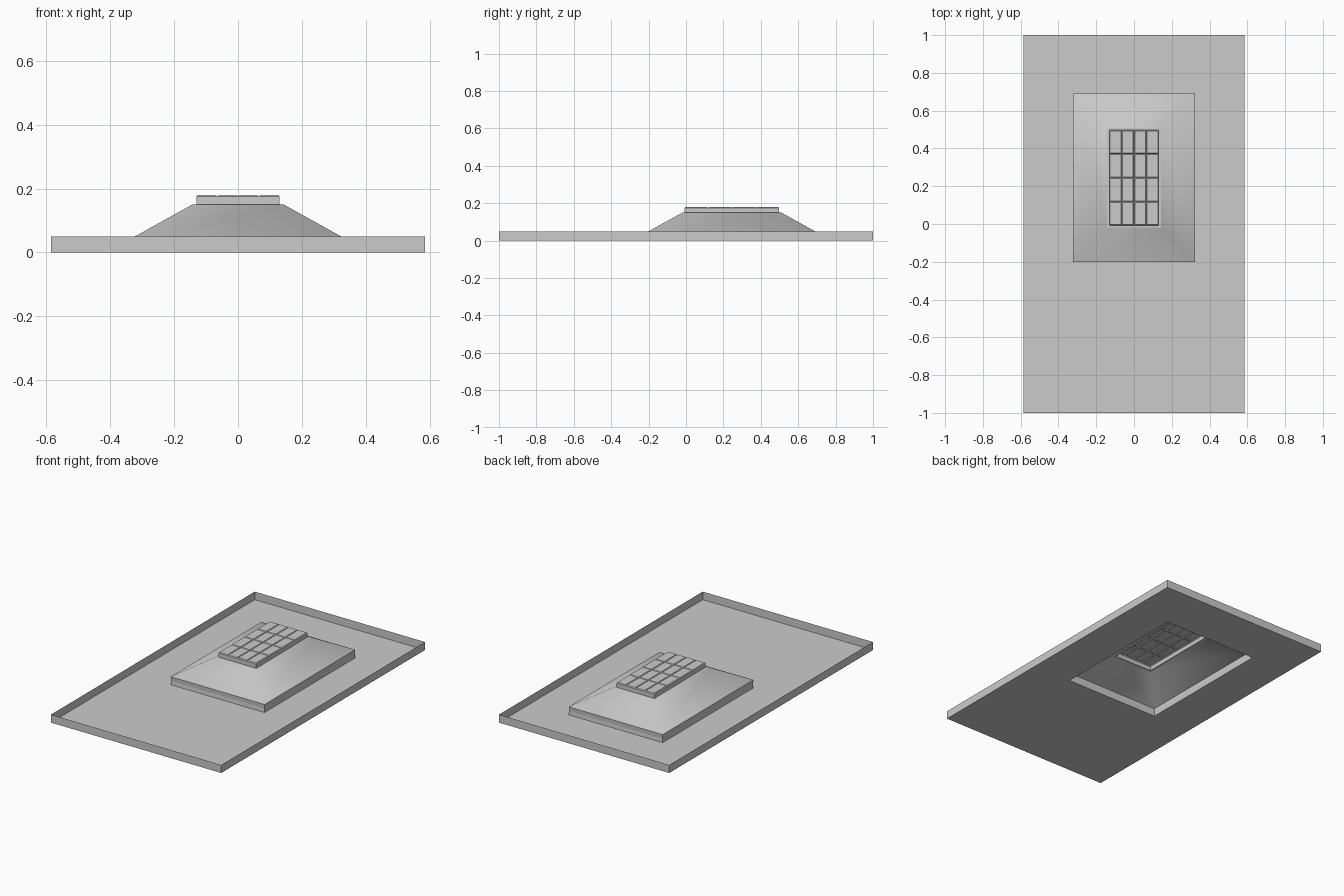
import bpy, bmesh, math

if "Cube" in bpy.data.objects:
    bpy.data.objects.remove(bpy.data.objects["Cube"])

CY = 0.245  # centre of the raised part along y


def finish(name, bm, angle=None):
    bmesh.ops.recalc_face_normals(bm, faces=bm.faces)
    mesh = bpy.data.meshes.new(name)
    bm.to_mesh(mesh)
    bm.free()
    obj = bpy.data.objects.new(name, mesh)
    bpy.context.collection.objects.link(obj)
    if angle:
        bpy.ops.object.select_all(action='DESELECT')
        obj.select_set(True)
        bpy.context.view_layer.objects.active = obj
        bpy.ops.object.shade_smooth_by_angle(angle=math.radians(angle))
    return obj


def ring_shell(name, rings, angle=None):
    """Open shell through rectangles (half x, half y, centre y, z)."""
    bm = bmesh.new()
    loops = [[bm.verts.new((sx * hx, cy + sy * hy, z))
              for sx, sy in ((-1, -1), (1, -1), (1, 1), (-1, 1))]
             for hx, hy, cy, z in rings]
    for a, b in zip(loops, loops[1:]):
        for i in range(4):
            j = (i + 1) % 4
            bm.faces.new((a[i], a[j], b[j], b[i]))
    return finish(name, bm, angle)


def key_lines(half, count, g):
    """Grid positions on one axis: (position, is_low) with grooves between keys."""
    step = 2 * half / count
    out = [(-half, True), (-half + g, False)]
    for k in range(1, count):
        c = -half + k * step
        out += [(c - g, False), (c, True), (c + g, False)]
    return out + [(half - g, False), (half, True)]


def key_cap(name, hx, hy, z0, z1, g, depth):
    """Sheet with 4 x 4 raised keys and a skirt around it."""
    bm = bmesh.new()
    xs, ys = key_lines(hx, 4, g), key_lines(hy, 4, g)
    grid = [[bm.verts.new((x, CY + y, z1 - depth * (lx or ly)))
             for y, ly in ys] for x, lx in xs]
    for i in range(len(xs) - 1):
        for j in range(len(ys) - 1):
            bm.faces.new((grid[i][j], grid[i + 1][j],
                          grid[i + 1][j + 1], grid[i][j + 1]))
    rim = [e for e in bm.edges if e.is_boundary]
    skirt = bmesh.ops.extrude_edge_only(bm, edges=rim)["geom"]
    for v in skirt:
        if isinstance(v, bmesh.types.BMVert):
            v.co.z = z0
    return finish(name, bm)


# Shallow tray: thin upright border and a floor open under the raised part
ring_shell("tray", [(0.585, 1.0, 0, 0.05), (0.585, 1.0, 0, 0.0),
                    (0.323, 0.445, CY, 0.0)])

# Short upright base, two bands high
ring_shell("mound_base", [(0.323, 0.445, CY, 0.0), (0.321, 0.443, CY, 0.024),
                          (0.323, 0.445, CY, 0.05)])

# Sloped sides, blended softly around the corners
ring_shell("mound_slope", [(0.323, 0.445, CY, 0.05), (0.143, 0.264, CY, 0.15)], 45)

# Flat ledge around the keys
ring_shell("mound_ledge", [(0.143, 0.264, CY, 0.15), (0.13, 0.252, CY, 0.15)])

# Block of keys on top
key_cap("key_block", 0.13, 0.252, 0.15, 0.18, 0.004, 0.005)
